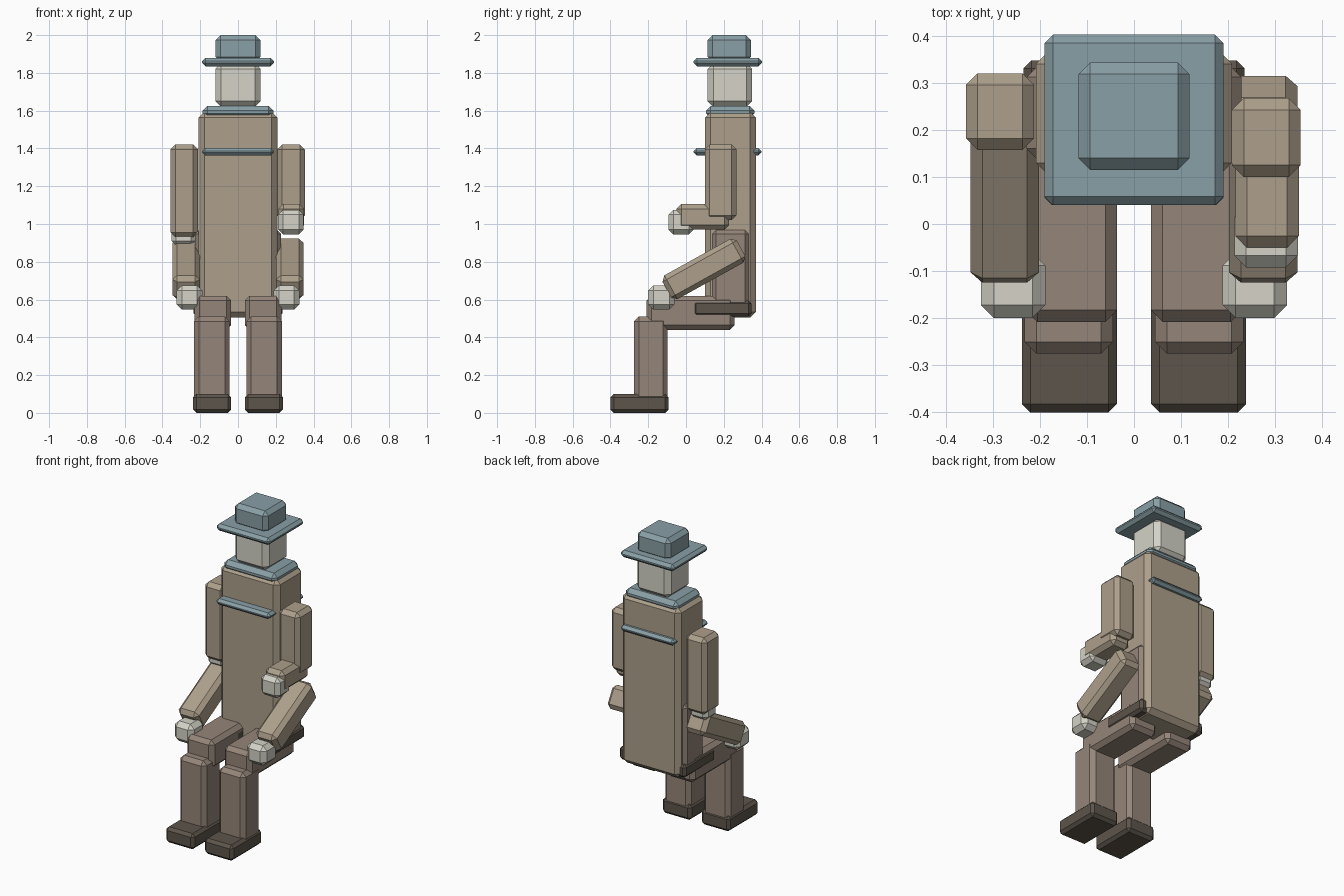
import bpy, math

if "Cube" in bpy.data.objects:
    bpy.data.objects.remove(bpy.data.objects["Cube"])

COLORS = {"hat_blue": (0.25, 0.35, 0.38), "coat_tan": (0.42, 0.35, 0.26),
          "skin": (0.66, 0.65, 0.57), "trouser": (0.30, 0.235, 0.19),
          "shoe": (0.11, 0.09, 0.07)}
MATS = {}
for n, c in COLORS.items():
    MATS[n] = bpy.data.materials.new(n)
    MATS[n].diffuse_color = (*c, 1)


def box(name, mat, xr, yr, zr, bevel=0.025, tilt=0):
    """Chamfered box from x, y, z ranges; tilt is about x in degrees."""
    bpy.ops.mesh.primitive_cube_add(
        size=1, location=[(a + b) / 2 for a, b in (xr, yr, zr)])
    ob = bpy.context.object
    ob.name = name
    ob.scale = [b - a for a, b in (xr, yr, zr)]
    bpy.ops.object.transform_apply(location=False, rotation=False, scale=True)
    ob.rotation_euler[0] = math.radians(tilt)
    ob.data.materials.append(MATS[mat])
    mod = ob.modifiers.new("chamfer", "BEVEL")
    mod.width, mod.segments = bevel, 1
    return ob


# Hat, head and torso
box("hat_crown", "hat_blue", (-.118, .118), (.115, .343), (1.86, 2.0))
box("hat_brim", "hat_blue", (-.19, .19), (.04, .402), (1.835, 1.88), .018)
box("head", "skin", (-.12, .12), (.115, .35), (1.62, 1.85), .03)
box("collar", "hat_blue", (-.187, .187), (.106, .362), (1.56, 1.625), .025)
box("torso", "coat_tan", (-.208, .208), (.10, .37), (.505, 1.593), .03)
box("chest_band", "hat_blue", (-.19, .19), (.04, .40), (1.363, 1.402), .016)

# Hanging arm on one side
box("left_upper_arm", "coat_tan", (-.357, -.212), (.157, .32), (.93, 1.42))
box("left_cuff_hand", "skin", (-.352, -.225), (.178, .30), (.885, 1.01), .025)

# Bent arm on the other side
box("right_upper_arm", "coat_tan", (.208, .354), (.10, .267), (1.02, 1.42))
box("right_bent_forearm", "coat_tan", (.215, .35), (-.05, .228), (.97, 1.105))
box("right_bent_hand", "skin", (.213, .348), (-.092, .04), (.945, 1.075))

for s, side in ((-1, "left"), (1, "right")):
    def span(a, b):
        return tuple(sorted((s * a, s * b)))

    # Lower arm and hand resting on the knee
    box(side + "_forearm", "coat_tan", span(.202, .347), (-.13, .32), (.69, .834), tilt=29)
    box(side + "_hand", "skin", span(.188, .325), (-.20, -.06), (.547, .675), .028)
    # Hip section with the shoe tucked under it
    box(side + "_hip", "trouser", span(.04, .228), (.14, .332), (.53, .967), .02)
    box(side + "_tucked_shoe", "shoe", span(.036, .235), (.035, .347), (.51, .595), .017)
    # Seated leg
    box(side + "_thigh", "trouser", span(.036, .23), (-.208, .258), (.44, .62))
    box(side + "_shin", "trouser", span(.045, .232), (-.275, -.097), (.06, .51))
    box(side + "_foot", "shoe", span(.036, .238), (-.40, -.092), (0, .10), .018)

for m in bpy.data.materials:
    if m.users and not m.is_grease_pencil:
        m.use_nodes = True
        m.node_tree.nodes["Principled BSDF"].inputs["Base Color"].default_value = m.diffuse_color
